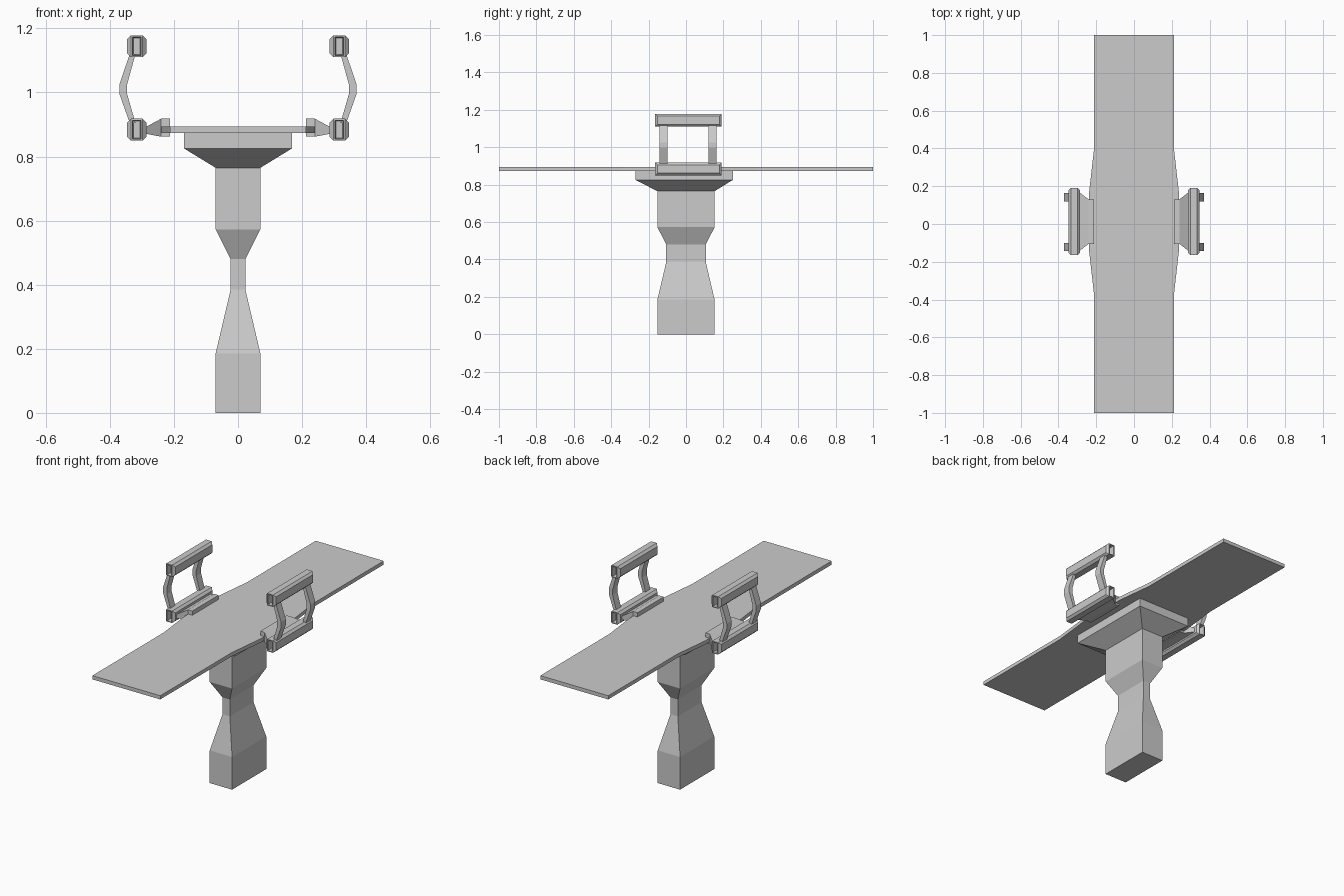
import bpy, bmesh
from mathutils import Vector

if "Cube" in bpy.data.objects:
    bpy.data.objects.remove(bpy.data.objects["Cube"])


def finish(bm, name):
    bmesh.ops.recalc_face_normals(bm, faces=bm.faces)
    me = bpy.data.meshes.new(name)
    bm.to_mesh(me)
    bm.free()
    ob = bpy.data.objects.new(name, me)
    bpy.context.collection.objects.link(ob)
    return ob


def mirror_x(ob):
    ob.modifiers.new("mirror", 'MIRROR').use_axis[0] = True


def loft(rings, name):
    """Skin closed rings of equal point count, capping both ends."""
    bm = bmesh.new()
    rs = [[bm.verts.new(p) for p in r] for r in rings]
    n = len(rs[0])
    for a, b in zip(rs, rs[1:]):
        for i in range(n):
            j = (i + 1) % n
            bm.faces.new((a[i], a[j], b[j], b[i]))
    bm.faces.new(rs[0])
    bm.faces.new(rs[-1])
    return finish(bm, name)


def rect(z, hx, hy, cy=0):
    return [(-hx, cy - hy, z), (hx, cy - hy, z), (hx, cy + hy, z), (-hx, cy + hy, z)]


# Waisted pedestal with flared head under the table
loft([rect(0, .07, .153), rect(.185, .07, .153), rect(.385, .023, .106),
      rect(.48, .023, .106), rect(.573, .07, .153), rect(.765, .07, .153),
      rect(.825, .168, .26, -.01), rect(.874, .168, .26, -.01)], "pedestal")

# Table top, slightly wider in the middle
edge = [(.213, -1), (.213, -.36), (.238, -.14), (.238, .165), (.213, .385), (.213, 1)]
outline = edge + [(-x, y) for x, y in reversed(edge)]
loft([[(x, y, z) for x, y in outline] for z in (.873, .894)], "table_top")

# Side brackets joining table and lower rails: x, y range, z range
sections = [(.213, -.105, .13, .862, .918), (.24, -.105, .13, .862, .918),
            (.292, -.145, .17, .872, .89)]
mirror_x(loft([[(x, a, lo), (x, b, lo), (x, b, hi), (x, a, hi)]
               for x, a, b, lo, hi in sections], "side_bracket"))


def rail(name, cz):
    bm = bmesh.new()
    bmesh.ops.create_cube(bm, size=1)
    for v in bm.verts:
        v.co = Vector((.316 + v.co.x * .036, .013 + v.co.y * .355, cz + v.co.z * .068))
    bm.normal_update()
    sides = [f for f in bm.faces if abs(f.normal.x) > .9]
    ends = [f for f in bm.faces if abs(f.normal.y) > .9]
    # bevelled side panels
    for f in sides:
        bmesh.ops.inset_individual(bm, faces=[f], thickness=.017, depth=.012)
    # hollow tapering ends
    for f in ends:
        bmesh.ops.inset_individual(bm, faces=[f], thickness=.007, depth=0)
        bmesh.ops.inset_individual(bm, faces=[f], thickness=.004, depth=-.03)
    mirror_x(finish(bm, name))


rail("lower_rail", .884)
rail("upper_rail", 1.144)

# Bowed posts between the rails
profile = [(.32, .905), (.338, .905), (.37, .995), (.37, 1.025), (.338, 1.12),
           (.32, 1.12), (.346, 1.025), (.346, .995)]
for name, y0, y1 in (("front_post", -.143, -.1), ("back_post", .12, .163)):
    mirror_x(loft([[(x, y, z) for x, z in profile] for y in (y0, y1)], name))
